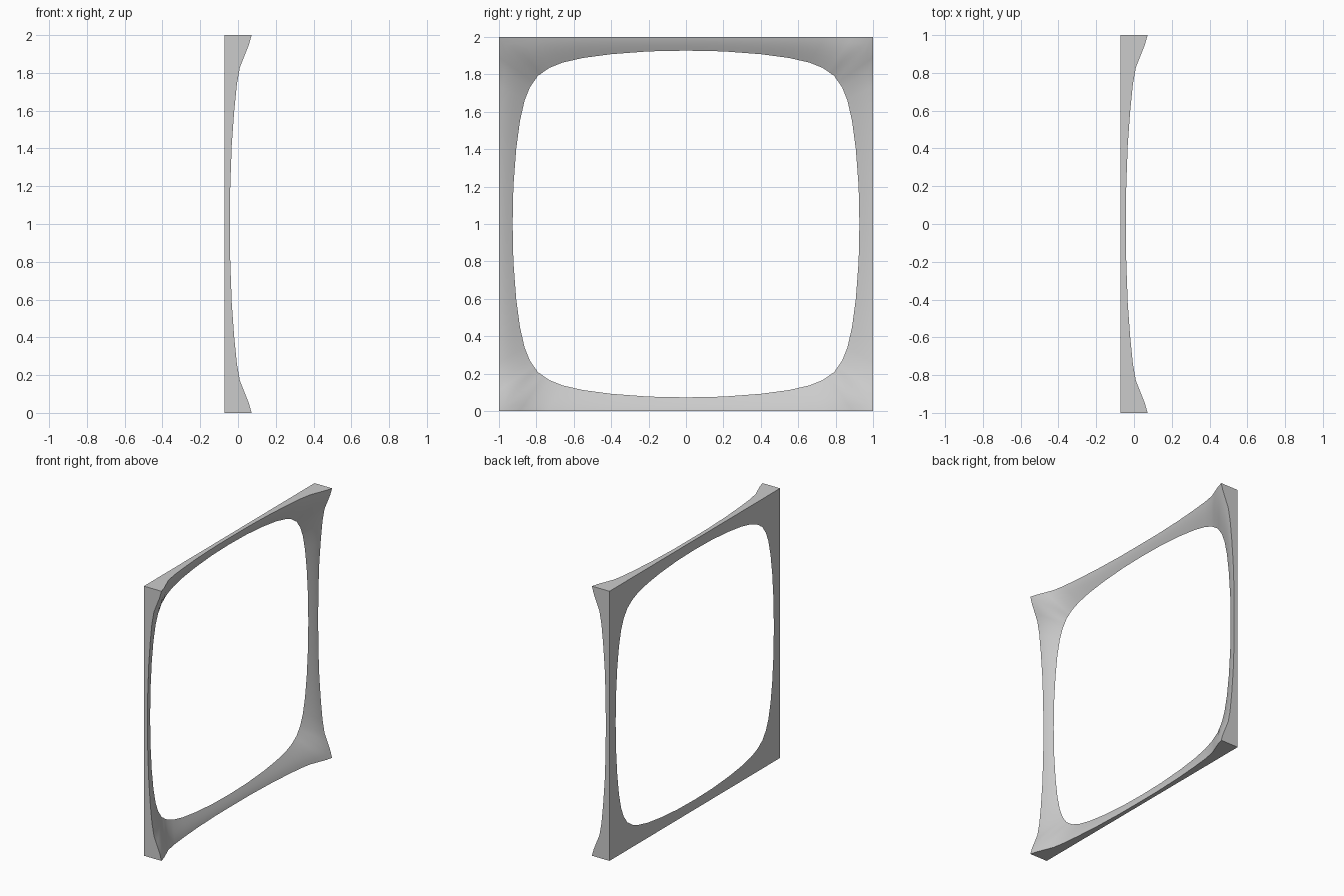
import bpy, bmesh, math

cube = bpy.data.objects.get("Cube")
if cube:
    bpy.data.objects.remove(cube, do_unlink=True)

BACK = -0.072   # plane of the flat back
STEPS = 6       # divisions from opening to outer edge

# Half of one side, middle to corner:
# opening (along, outward), outer edge (along, front depth)
SECTIONS = [
    (0, .927, 0, -.042), (.2, .923, .2, -.041), (.4, .908, .42, -.033),
    (.55, .888, .6, -.02), (.66, .863, .74, -.006), (.73, .835, .83, .01),
    (.76, .815, .89, .034), (.775, .803, .95, .058), (.793, .793, 1, .072),
]


def section_loop(along, outward, outer_along, depth):
    """Curved face from opening to outer edge, then the outer back corner."""
    points = []
    for i in range(STEPS + 1):
        s = i / STEPS
        rise = 0.6 * s + 0.4 * math.sin(s * math.pi / 2)
        points.append((BACK + (depth - BACK) * rise,
                       along + (outer_along - along) * s,
                       outward + (1 - outward) * s))
    points.append((BACK, outer_along, 1))
    return points


def add_octant(bm, sign_y, sign_z, swap):
    loops = []
    for section in SECTIONS:
        loop = []
        for x, u, v in section_loop(*section):
            y, z = (v, u) if swap else (u, v)
            loop.append(bm.verts.new((x, sign_y * y, 1 + sign_z * z)))
        loops.append(loop)
    for a, b in zip(loops, loops[1:]):
        n = len(a)
        for i in range(n):
            j = (i + 1) % n
            bm.faces.new((a[i], a[j], b[j], b[i]))


# Frame from eight mirrored half sides
bm = bmesh.new()
for sign_y in (-1, 1):
    for sign_z in (-1, 1):
        for swap in (False, True):
            add_octant(bm, sign_y, sign_z, swap)
bmesh.ops.remove_doubles(bm, verts=bm.verts, dist=0.0005)
bmesh.ops.recalc_face_normals(bm, faces=bm.faces)
mesh = bpy.data.meshes.new("square_frame")
bm.to_mesh(mesh)
bm.free()
frame = bpy.data.objects.new("square_frame", mesh)
bpy.context.collection.objects.link(frame)

# Grey material
grey = bpy.data.materials.new("light_grey")
grey.use_nodes = True
colour = (0.6, 0.6, 0.6, 1)
grey.diffuse_color = colour
grey.node_tree.nodes["Principled BSDF"].inputs["Base Color"].default_value = colour
mesh.materials.append(grey)

# Smooth curved face with crisp borders
bpy.ops.object.select_all(action='DESELECT')
frame.select_set(True)
bpy.context.view_layer.objects.active = frame
bpy.ops.object.shade_smooth_by_angle(angle=math.radians(35))
